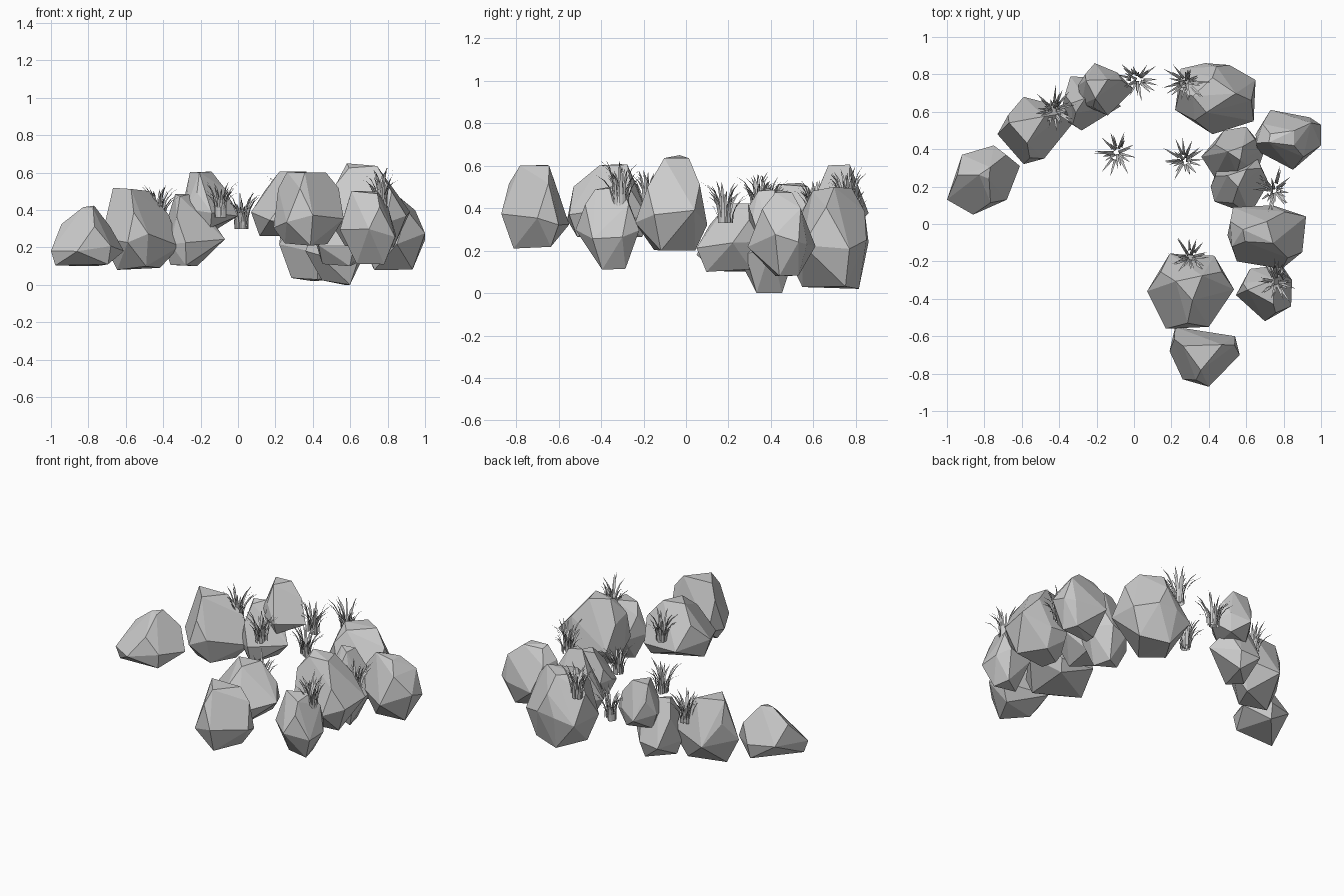
import bpy, bmesh, random
from math import sin, cos, pi
from mathutils import Vector

if "Cube" in bpy.data.objects:
    bpy.data.objects.remove(bpy.data.objects["Cube"])

random.seed(7)


def make_object(name, bm):
    bm.normal_update()
    mesh = bpy.data.meshes.new(name)
    bm.to_mesh(mesh)
    bm.free()
    ob = bpy.data.objects.new(name, mesh)
    bpy.context.collection.objects.link(ob)
    return ob


# Faceted boulder: convex hull of stacked, shrunken copies of a plan outline
def rock(name, z0, zm, z1, top, outline, base=0.55, cap=0.38):
    n = len(outline)
    centre = sum((Vector(p) for p in outline), Vector((0, 0))) / n
    top = Vector(top)
    h = z1 - z0
    bm = bmesh.new()

    def ring(c, scale, z, wobble, step=1, shift=0.0):
        for i in range(0, n, step):
            p = Vector(outline[i]).lerp(Vector(outline[(i + 1) % n]), shift)
            p = c + (p - centre) * scale
            bm.verts.new((p.x, p.y, z + random.uniform(-wobble, wobble) * h))

    ring(centre, base, z0 + 0.03 * h, 0.03, 2)
    ring(centre, 1.0, zm, 0.09)
    ring(centre.lerp(top, 0.4), 0.93, zm + (z1 - zm) * 0.55, 0.06, 2, 0.5)
    ring(top, cap, z1 - 0.03 * h, 0.03, 2, 0.3)
    bmesh.ops.convex_hull(bm, input=bm.verts[:])
    loose = [v for v in bm.verts if not v.link_faces]
    bmesh.ops.delete(bm, geom=loose, context='VERTS')
    # Merge nearly coplanar triangles into larger facets
    bmesh.ops.dissolve_limit(bm, angle_limit=0.12, verts=bm.verts[:], edges=bm.edges[:])
    bmesh.ops.recalc_face_normals(bm, faces=bm.faces[:])
    # Settle the lowest point exactly at its height
    dz = z0 - min(v.co.z for v in bm.verts)
    bmesh.ops.translate(bm, verts=bm.verts[:], vec=(0, 0, dz))
    return make_object(name, bm)


# Left arm of the arc
rock("rock_left_end", .10, .21, .43, (-.79, .27),
     [(-1, .13), (-.92, .37), (-.75, .42), (-.61, .31), (-.68, .13), (-.86, .05)], .88, .22)
rock("rock_left_large", .08, .25, .53, (-.57, .52),
     [(-.73, .48), (-.59, .68), (-.36, .62), (-.31, .56), (-.48, .35), (-.59, .32)], .62, .55)
rock("rock_left_low", .10, .24, .50, (-.30, .64),
     [(-.39, .6), (-.34, .79), (-.2, .78), (-.07, .63), (-.28, .5), (-.36, .55)], .75, .35)
rock("rock_left_high", .30, .40, .62, (-.20, .74),
     [(-.3, .74), (-.21, .86), (-.09, .81), (0, .72), (-.14, .58), (-.28, .64)], .75, .55)
# Back right group
rock("rock_back_large", .02, .22, .52, (.43, .70),
     [(.22, .61), (.25, .83), (.38, .86), (.51, .85), (.65, .77), (.64, .55), (.42, .48)], .7, .55)
rock("rock_back_right", .08, .25, .49, (.80, .46),
     [(.65, .48), (.73, .61), (.94, .57), (1, .53), (1, .42), (.85, .29), (.66, .39)], .6, .45)
rock("rock_inner_back", 0, .21, .50, (.55, .38),
     [(.36, .36), (.48, .5), (.6, .52), (.7, .4), (.66, .28), (.43, .25)], .5, .35)
rock("rock_inner_low", .10, .22, .44, (.55, .25),
     [(.41, .2), (.44, .28), (.66, .35), (.72, .22), (.62, .05), (.43, .12)], .7, .4)
# Right and front group
rock("rock_right_large", .20, .36, .65, (.67, -.05),
     [(.5, -.06), (.53, .09), (.74, .1), (.92, .04), (.9, -.15), (.79, -.24), (.55, -.2)], .65, .45)
rock("rock_front_inner", .26, .37, .61, (.30, -.33),
     [(.07, -.36), (.19, -.16), (.43, -.17), (.535, -.35), (.4, -.55), (.17, -.56)], .8, .4)
rock("rock_front_right", .11, .28, .51, (.70, -.36),
     [(.545, -.38), (.62, -.24), (.79, -.22), (.845, -.3), (.84, -.44), (.7, -.52)], .5, .6)
rock("rock_front_end", .21, .34, .62, (.36, -.69),
     [(.19, -.68), (.22, -.55), (.54, -.6), (.565, -.7), (.4, -.87), (.26, -.83)], .65, .6)


# Grass tuft: tapered blades that rise from a tight base and bend outwards
def grass(name, x, y, z, size, blades=26, segs=4):
    bm = bmesh.new()
    for b in range(blades):
        a = 2 * pi * b / blades + random.uniform(-.3, .3)
        out = Vector((cos(a), sin(a), 0))
        side = Vector((-sin(a), cos(a), 0))
        root = Vector((x, y, z)) + out * random.uniform(.005, .04)
        reach = random.uniform(.025, .10) * size
        height = random.uniform(.12, .2) * size
        prev = None
        for i in range(segs):
            t = i / segs
            p = root + out * reach * t ** 2.2 + Vector((0, 0, height * (t * 1.25 - .25 * t ** 3)))
            w = side * .009 * (1 - .6 * t)
            cur = (bm.verts.new(p - w), bm.verts.new(p + w))
            if prev:
                bm.faces.new((prev[0], prev[1], cur[1], cur[0]))
            prev = cur
        tip = bm.verts.new(root + out * reach + Vector((0, 0, height)))
        bm.faces.new((prev[0], prev[1], tip))
    return make_object(name, bm)


tufts = [(-.43, .61, .34, 1), (.02, .77, .30, 1), (.28, .76, .37, 1.15), (-.09, .38, .36, 1),
         (.27, .34, .38, 1), (.75, .18, .33, 1), (.30, -.18, .39, 1), (.76, -.31, .41, 1.1)]
for i, (x, y, z, size) in enumerate(tufts):
    grass(f"grass_tuft_{i + 1}", x, y, z, size)
